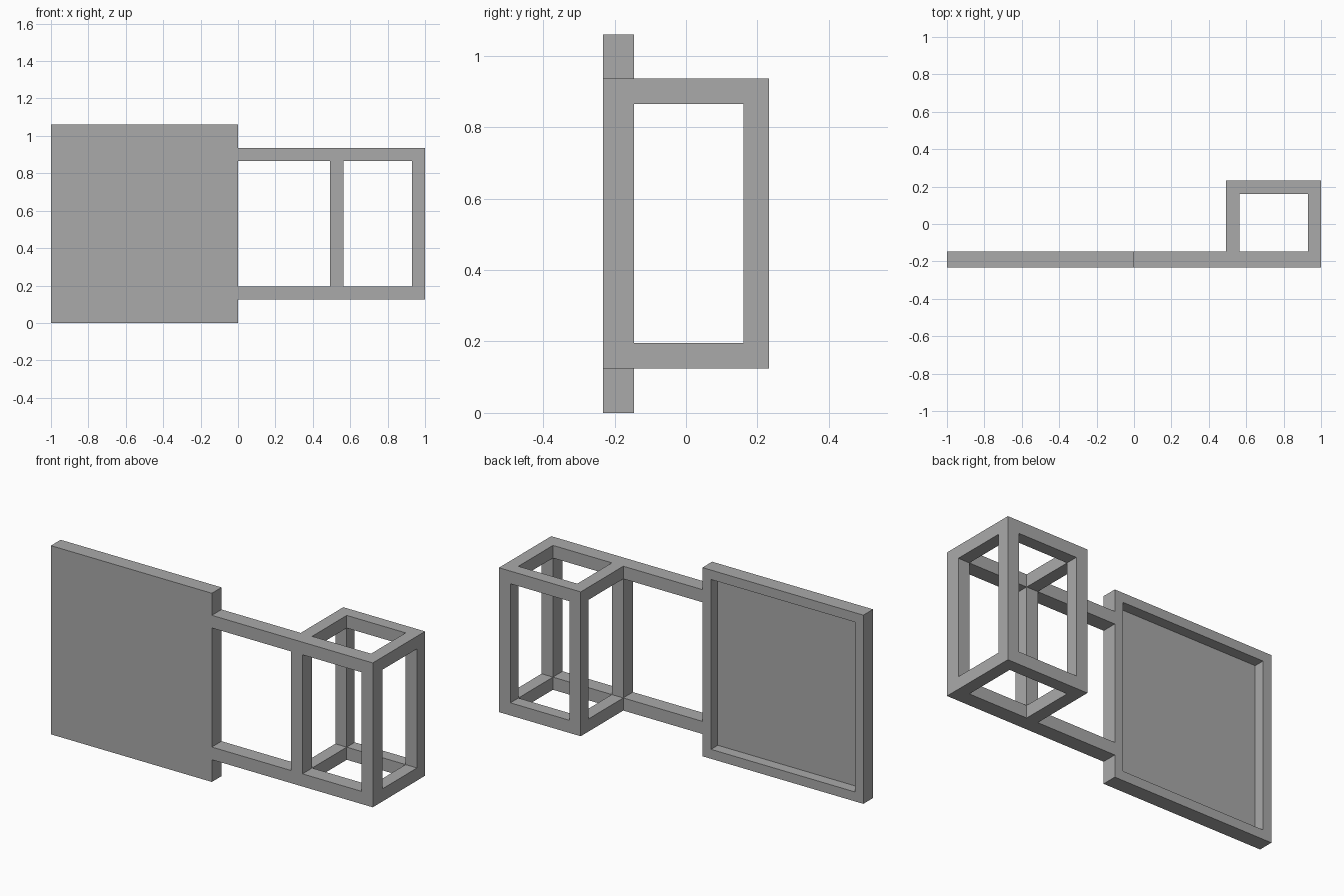
import bpy
import bmesh

if "Cube" in bpy.data.objects:
    bpy.data.objects.remove(bpy.data.objects["Cube"], do_unlink=True)

# Key positions shared by the parts
FRONT, FRONT_IN, BACK_IN, BACK = -0.232, -0.146, 0.161, 0.232
LOW, LOW_IN, HIGH_IN, HIGH = 0.125, 0.196, 0.865, 0.936
POST, POST_IN, END_IN, END = 0.492, 0.563, 0.929, 1.0
TOP = 1.06
OVER = 0.1

grey = bpy.data.materials.new("plain grey")
grey.use_nodes = True
colour = (0.4, 0.4, 0.4, 1)
grey.diffuse_color = colour
grey.node_tree.nodes["Principled BSDF"].inputs["Base Color"].default_value = colour


def prism(name, outline, z0, z1):
    """Extrude a plan outline from z0 up to z1."""
    bm = bmesh.new()
    base = bm.faces.new([bm.verts.new((x, y, z0)) for x, y in outline])
    grown = bmesh.ops.extrude_face_region(bm, geom=[base])["geom"]
    tops = [v for v in grown if isinstance(v, bmesh.types.BMVert)]
    bmesh.ops.translate(bm, vec=(0, 0, z1 - z0), verts=tops)
    bmesh.ops.recalc_face_normals(bm, faces=bm.faces)
    mesh = bpy.data.meshes.new(name)
    bm.to_mesh(mesh)
    bm.free()
    mesh.materials.append(grey)
    obj = bpy.data.objects.new(name, mesh)
    bpy.context.collection.objects.link(obj)
    return obj


def box(name, x, y, z):
    return prism(name, [(x[0], y[0]), (x[1], y[0]), (x[1], y[1]), (x[0], y[1])], *z)


def cut(obj, x, y, z):
    """Remove a box-shaped opening from an object."""
    cutter = box("cutter", x, y, z)
    cutter.hide_render = True
    mod = obj.modifiers.new("opening", "BOOLEAN")
    mod.operation, mod.solver, mod.object = "DIFFERENCE", "EXACT", cutter
    bpy.context.view_layer.objects.active = obj
    bpy.ops.object.modifier_apply(modifier=mod.name)
    bpy.data.objects.remove(cutter, do_unlink=True)


# Flat panel with a shallow tray in its back
panel = box("tray_panel", (-1, 0), (FRONT, FRONT_IN), (0, TOP))
RIM = 0.053
cut(panel, (-1 + RIM, -RIM), (FRONT_IN - 0.06, OVER), (RIM, TOP - RIM))

# Arm and open cage, cut from one L-shaped block
frame = prism("cage_and_arm", [(0, FRONT), (END, FRONT), (END, BACK), (POST, BACK),
                               (POST, FRONT_IN), (0, FRONT_IN)], LOW, HIGH)
wide, deep, tall = (POST_IN, END_IN), (FRONT_IN, BACK_IN), (LOW_IN, HIGH_IN)
cut(frame, (POST - OVER, END + OVER), deep, tall)
cut(frame, wide, (FRONT - OVER, BACK + OVER), tall)
cut(frame, wide, deep, (LOW - OVER, HIGH + OVER))
cut(frame, (-OVER, POST), (FRONT - OVER, FRONT_IN + OVER / 2), tall)
